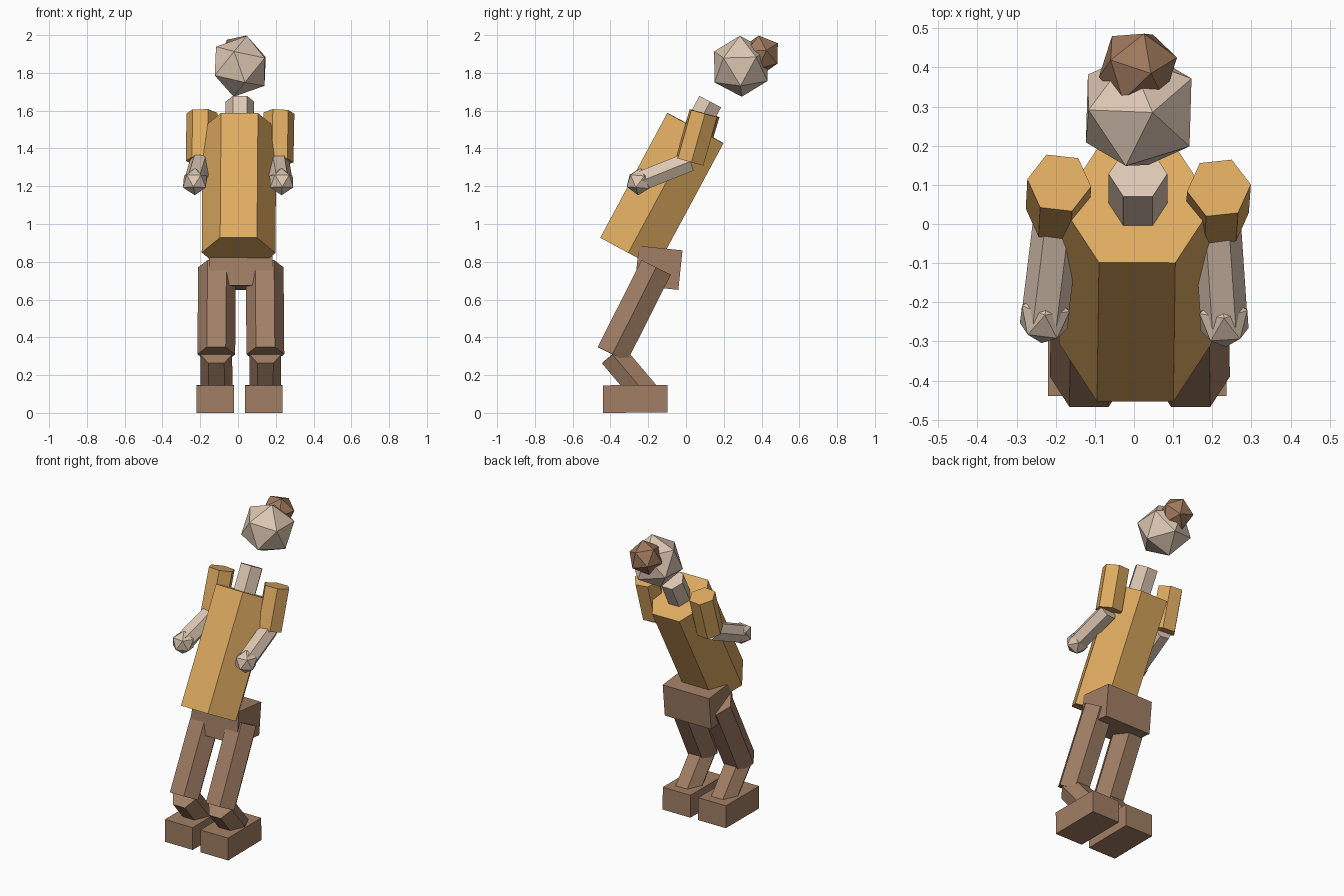
import bpy
import bmesh
from math import radians
from mathutils import Matrix, Vector

old = bpy.data.objects.get("Cube")
if old:
    bpy.data.objects.remove(old, do_unlink=True)


def material(name, rgb):
    mat = bpy.data.materials.new(name)
    mat.use_nodes = True
    mat.diffuse_color = (*rgb, 1)
    mat.node_tree.nodes["Principled BSDF"].inputs["Base Color"].default_value = (*rgb, 1)
    return mat


skin = material("skin", (0.72, 0.57, 0.45))
shirt = material("shirt_yellow", (0.74, 0.41, 0.12))
brown = material("trouser_brown", (0.36, 0.21, 0.13))
hair = material("hair_brown", (0.35, 0.19, 0.11))


def finish(name, bm, mat, matrix):
    mesh = bpy.data.meshes.new(name)
    bm.to_mesh(mesh)
    bm.free()
    mesh.materials.append(mat)
    obj = bpy.data.objects.new(name, mesh)
    obj.matrix_world = matrix
    bpy.context.collection.objects.link(obj)
    return obj


def frame(origin, axis, side):
    """Matrix with local z on axis and local x as near to side as possible."""
    z = Vector(axis).normalized()
    x = Vector(side)
    x = (x - z * x.dot(z)).normalized()
    rot = Matrix((x, z.cross(x), z)).transposed().to_4x4()
    return Matrix.Translation(origin) @ rot


def limb(name, start, end, radius, mat, side=(1, 0, 0)):
    """Six-sided prism between two joints, with a corner towards side."""
    a, b = Vector(start), Vector(end)
    bm = bmesh.new()
    bmesh.ops.create_cone(bm, cap_ends=True, segments=6, radius1=radius,
                          radius2=radius, depth=(b - a).length,
                          matrix=Matrix.Rotation(radians(90), 4, "Z"))
    return finish(name, bm, mat, frame((a + b) / 2, b - a, side))


def ball(name, centre, radius, mat, pole, side):
    """Twenty-sided ball with one corner at pole and the next towards side."""
    bm = bmesh.new()
    bmesh.ops.create_icosphere(bm, subdivisions=1, radius=radius)
    return finish(name, bm, mat, frame(Vector(centre), pole, side))


def box(name, centre, size, mat, tilt=0):
    bm = bmesh.new()
    bmesh.ops.create_cube(bm, size=1, matrix=Matrix.Diagonal((*size, 1)))
    return finish(name, bm, mat, Matrix.Translation(centre)
                  @ Matrix.Rotation(radians(tilt), 4, "X"))


# Trunk
limb("torso", (0.003, -0.305, 0.848), (0.008, 0.05, 1.508), 0.195, shirt)
box("pelvis", (0.014, -0.145, 0.768), (0.335, 0.232, 0.21), brown, -6)
limb("neck", (0.01, 0.05, 1.50), (0.01, 0.128, 1.648), 0.075, skin)

# Head and hair bun
ball("head", (0.012, 0.29, 1.835), 0.165, skin,
     (0.035, -0.005, 0.16), (-0.035, -0.145, 0.075))
ball("hair_bun", (0.01, 0.40, 1.899), 0.105, hair,
     (0.033, -0.015, 0.098), (0.015, 0.085, 0.055))

# Legs and feet
for label, s in (("left", 1), ("right", -1)):
    mid = 0.015
    hip = (mid + s * 0.126, -0.158, 0.77)
    knee = (mid + s * 0.130, -0.39, 0.31)
    ankle = (mid + s * 0.128, -0.20, 0.085)
    limb(label + "_thigh", hip, knee, 0.10, brown)
    limb(label + "_shin", knee, ankle, 0.084, brown)
    box(label + "_foot", (0.008 + s * 0.128, -0.268, 0.074),
        (0.2, 0.342, 0.146), brown, 0.3)

# Arms and hands: shoulder, elbow and wrist joints
arms = {
    "left": ((0.217, 0.092, 1.587), (0.212, 0.02, 1.33), (0.230, -0.247, 1.224)),
    "right": ((-0.191, 0.105, 1.587), (-0.195, 0.03, 1.335), (-0.228, -0.238, 1.224)),
}
for label, (shoulder, elbow, wrist) in arms.items():
    s = 1 if label == "left" else -1
    limb(label + "_upper_arm", shoulder, elbow, 0.082, shirt, (s, 0.12, 0))
    limb(label + "_forearm", elbow, wrist, 0.06, skin)
    ball(label + "_hand", wrist, 0.072, skin,
         Vector(wrist) - Vector(elbow), (0, 0, -1))
